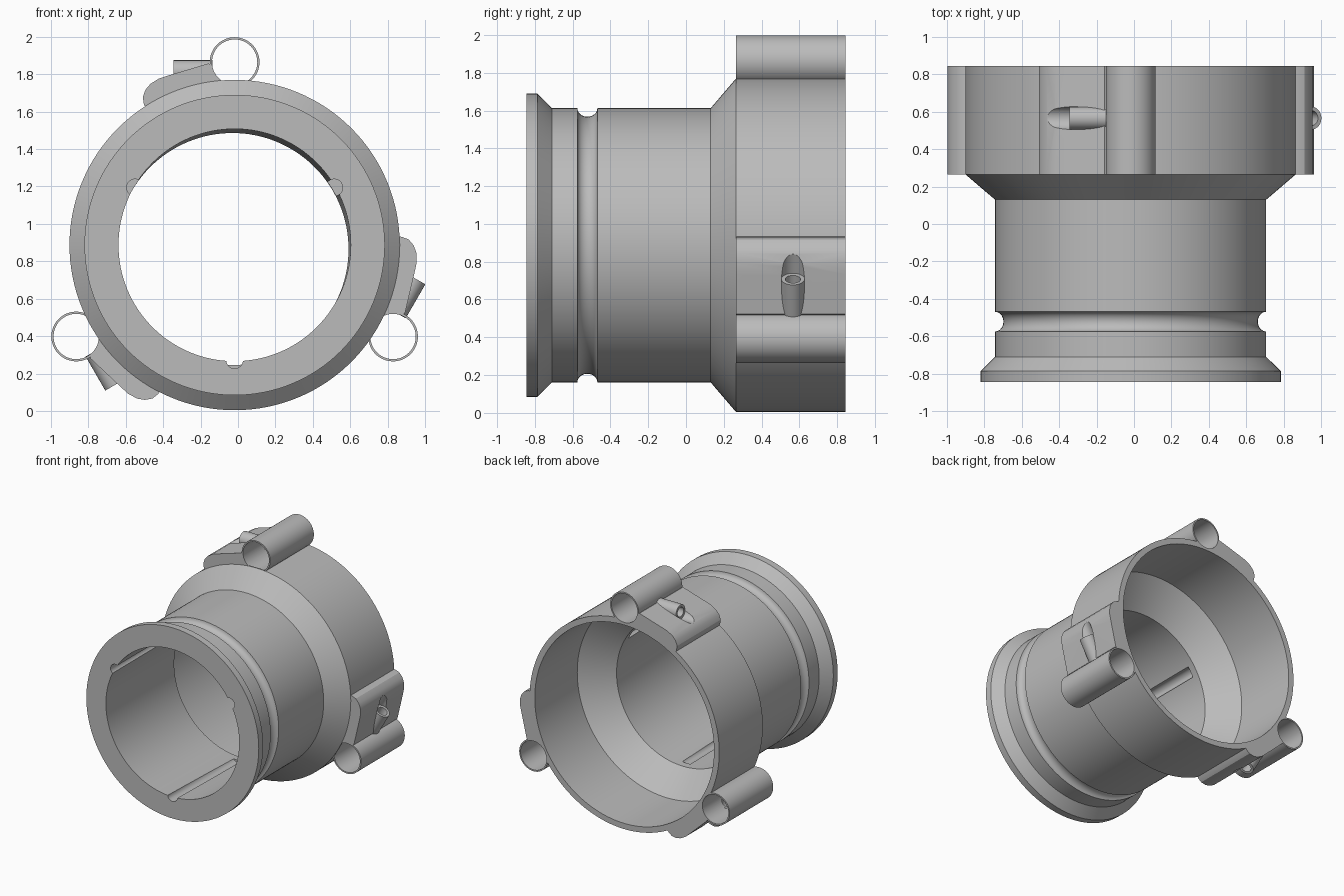
import bpy, bmesh
from math import cos, sin, pi, radians
from mathutils import Matrix, Vector

if "Cube" in bpy.data.objects:
    bpy.data.objects.remove(bpy.data.objects["Cube"])

CENTRE = Vector((-0.018, 0, 0.887))
REAR, STEP, FRONT = 0.845, 0.265, -0.845

grey = bpy.data.materials.new("plain grey")
grey.use_nodes = True
grey.diffuse_color = (0.5, 0.5, 0.5, 1)
grey.node_tree.nodes["Principled BSDF"].inputs["Base Color"].default_value = (0.5, 0.5, 0.5, 1)


def finish(name, bm):
    bmesh.ops.recalc_face_normals(bm, faces=bm.faces)
    mesh = bpy.data.meshes.new(name)
    bm.to_mesh(mesh)
    bm.free()
    mesh.materials.append(grey)
    ob = bpy.data.objects.new(name, mesh)
    bpy.context.collection.objects.link(ob)
    return ob


def lathe(name, profile, segments=128, centre=(0, 0), shear=None):
    """Turn a closed (y, radius) profile round the y axis; shear moves one ring."""
    bm = bmesh.new()
    rings = []
    for k, (y, r) in enumerate(profile):
        dx, dz = shear[1] if shear and shear[0] == k else (0, 0)
        rings.append([bm.verts.new((centre[0] + dx + r * cos(2 * pi * i / segments), y,
                                    centre[1] + dz + r * sin(2 * pi * i / segments)))
                      for i in range(segments)])
    for k, ring in enumerate(rings):
        nxt = rings[(k + 1) % len(rings)]
        for i in range(segments):
            j = (i + 1) % segments
            bm.faces.new((ring[i], ring[j], nxt[j], nxt[i]))
    return finish(name, bm)


def rod(name, start, end, radius, segments=48):
    """Solid cylinder between two points."""
    a, b = Vector(start), Vector(end)
    bm = bmesh.new()
    turn = (b - a).to_track_quat('Z', 'Y').to_matrix().to_4x4()
    bmesh.ops.create_cone(bm, cap_ends=True, segments=segments, radius1=radius, radius2=radius,
                          depth=(b - a).length, matrix=Matrix.Translation((a + b) / 2) @ turn)
    return finish(name, bm)


def cut(ob, cutter):
    cutter.hide_render = True
    mod = ob.modifiers.new("cut", 'BOOLEAN')
    mod.operation = 'DIFFERENCE'
    mod.solver = 'EXACT'
    mod.object = cutter
    bpy.context.view_layer.objects.active = ob
    bpy.ops.object.modifier_apply(modifier=mod.name)
    bpy.data.objects.remove(cutter)


def spin(angle):
    return Matrix.Rotation(radians(angle), 4, 'Y')


# Turned body: flange, round groove, barrel, cone, wide collar, stepped bore
groove = [(-0.522 - 0.053 * cos(pi * i / 10), 0.725 - 0.045 * sin(pi * i / 10)) for i in range(11)]
outer = [(FRONT, 0.803), (-0.787, 0.803), (-0.71, 0.725)] + groove + \
        [(0.13, 0.725), (STEP, 0.883), (REAR, 0.883)]
inner = [(REAR, 0.835), (0.28, 0.835), (0.08, 0.621), (FRONT, 0.621)]
body = lathe("body", outer + inner, shear=(len(outer) + 2, (-0.012, -0.022)))

# Three blind keyways along the bore
for angle in (0, 120, 240):
    key = rod("keyway_cutter", (0, -1, -0.615), (0, 0.02, -0.615), 0.045, 32)
    key.data.transform(spin(angle))
    cut(body, key)

# Clear the collar where the side tubes pass
TUBE_Z, TUBE_R, WALL = 0.978, 0.133, 0.012
for angle in (0, 120, 240):
    passage = rod("passage_cutter", (0, 0.275, TUBE_Z), (0, 1, TUBE_Z), TUBE_R - WALL, 64)
    passage.data.transform(spin(angle))
    cut(body, passage)

parts = [body]
NOZZLE_Y, NOZZLE_Z = 0.566, 0.927

# Lug outline beside each side tube, extruded along the collar
lug_outline = [(-0.47, 0.72), (-0.485, 0.752), (-0.491, 0.79), (-0.477, 0.83), (-0.45, 0.862),
               (-0.405, 0.89), (-0.346, 0.909), (-0.14, 0.971), (-0.123, 0.962), (-0.114, 0.925),
               (-0.105, 0.905), (-0.089, 0.887), (-0.08, 0.85), (-0.3, 0.80)]

for n, angle in enumerate((0, 120, 240)):
    # Open side tube
    tube = lathe(f"side_tube_{n + 1}",
                 [(STEP, TUBE_R), (REAR, TUBE_R), (REAR, TUBE_R - WALL), (STEP, TUBE_R - WALL)],
                 64, (0, TUBE_Z))

    # Lug
    bm = bmesh.new()
    face = bm.faces.new([bm.verts.new((x, STEP, z)) for x, z in lug_outline])
    ext = bmesh.ops.extrude_face_region(bm, geom=[face])
    bmesh.ops.translate(bm, vec=(0, REAR - STEP, 0),
                        verts=[v for v in ext["geom"] if isinstance(v, bmesh.types.BMVert)])
    lug = finish(f"lug_{n + 1}", bm)

    # Nozzle lying in the lug, with its pocket and bore
    nozzle = rod(f"nozzle_{n + 1}", (-0.328, NOZZLE_Y, NOZZLE_Z), (-0.118, NOZZLE_Y, NOZZLE_Z), 0.061)
    cut(lug, rod("pocket_cutter", (-0.6, NOZZLE_Y, NOZZLE_Z), (-0.328, NOZZLE_Y, NOZZLE_Z), 0.062))
    for ob in (nozzle, lug, tube):
        cut(ob, rod("bore_cutter", (-0.5, NOZZLE_Y, NOZZLE_Z), (-0.05, NOZZLE_Y, NOZZLE_Z), 0.04))
        ob.data.transform(spin(angle))
        parts.append(ob)

# Place everything and smooth the curved faces
bpy.ops.object.select_all(action='DESELECT')
for ob in parts:
    ob.data.transform(Matrix.Translation(CENTRE))
    ob.select_set(True)
bpy.context.view_layer.objects.active = body
bpy.ops.object.shade_smooth_by_angle(angle=radians(25))
